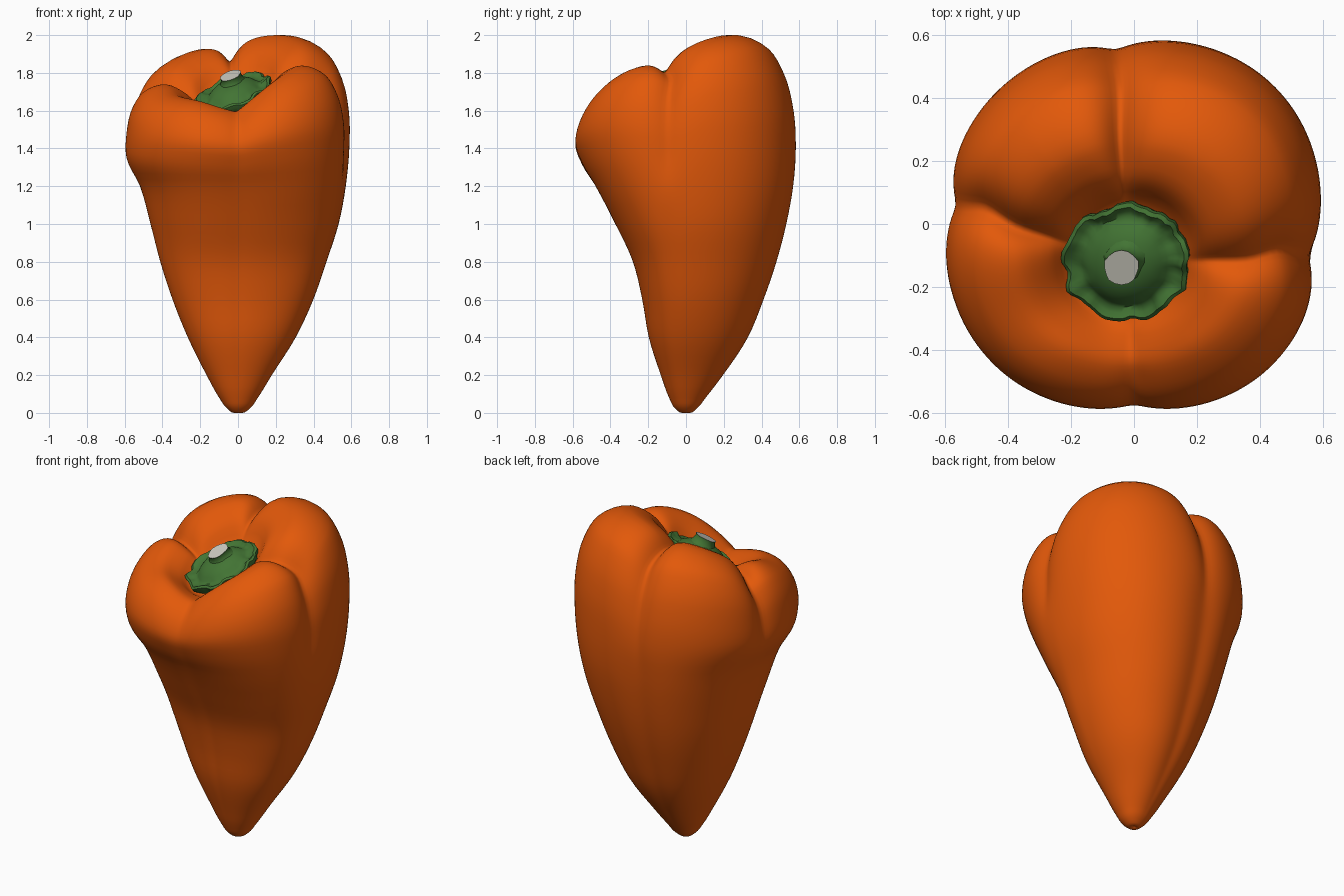
import bpy, bmesh, math, random
from mathutils import Vector

if "Cube" in bpy.data.objects:
    bpy.data.objects.remove(bpy.data.objects["Cube"])
random.seed(3)


def material(name, rgb):
    m = bpy.data.materials.new(name)
    m.diffuse_color = (*rgb, 1)
    m.use_nodes = True
    m.node_tree.nodes["Principled BSDF"].inputs["Base Color"].default_value = m.diffuse_color
    return m


ORANGE = material("orange skin", (0.765, 0.099, 0.003))
GREEN = material("green calyx", (0.055, 0.175, 0.034))
GREY = material("pale cut stem", (0.60, 0.59, 0.52))


def loft(name, rings, mats, angle):
    """Closed rings of points joined into a skin, with both ends capped."""
    bm = bmesh.new()
    vs = [[bm.verts.new(p) for p in ring] for ring in rings]
    n = len(vs[0])
    for a, b in zip(vs, vs[1:]):
        for i in range(n):
            j = (i + 1) % n
            bm.faces.new((a[i], a[j], b[j], b[i]))
    bm.faces.new(list(reversed(vs[0])))
    top = bm.faces.new(vs[-1])
    if len(mats) > 1:
        top.material_index = 1
    me = bpy.data.meshes.new(name)
    bm.to_mesh(me)
    bm.free()
    for m in mats:
        me.materials.append(m)
    ob = bpy.data.objects.new(name, me)
    bpy.context.collection.objects.link(ob)
    bpy.ops.object.select_all(action='DESELECT')
    bpy.context.view_layer.objects.active = ob
    ob.select_set(True)
    bpy.ops.object.shade_smooth_by_angle(angle=math.radians(angle))
    return ob


# Side outline: height, then reach to left, right, front, back
SIDES = [(0.0, .02, .02, .02, .02), (.025, .06, .065, .06, .06),
         (.08, .1, .105, .09, .105), (.2, .168, .18, .135, .2),
         (.4, .27, .308, .2, .338), (.6, .352, .402, .235, .423),
         (.8, .418, .472, .285, .493), (1.0, .47, .537, .38, .546),
         (1.2, .526, .575, .487, .583)]
WIDEST = (.602, .597, .6, .592)
# Creases between the four lobes: angle, depth low on the side, top width, top depth
GROOVES = [(-90, .014, .12, .03), (-10, .012, .16, .1), (96, .04, .16, .11), (174, .015, .14, .11)]
STEM = Vector((-.02, -.12))


def crown(p):
    return 1.875 + .19 * p.x + .38 * p.y


def calyx_z(p):
    return 1.685 + .3 * (p.x - STEM.x) + .45 * (p.y - STEM.y)


def gap(a, deg):
    return abs((a - math.radians(deg) + math.pi) % (2 * math.pi) - math.pi)


def grooves(a):
    """Side crease, low crease and top dip at an angle."""
    side = low = dip = 0
    for deg, lo, width, depth in GROOVES:
        d = gap(a, deg)
        side = max(side, math.exp(-(math.hypot(d, .04) - .04) / .14))
        low = max(low, lo * math.exp(-(math.hypot(d, .1) - .1) / .16))
        dip = max(dip, depth * math.exp(-(math.hypot(d, .04) - .04) / width))
    # broad saddle between the front lobes, and a lower front left lobe
    dip += .085 * math.exp(-(gap(a, -92) / .46) ** 2)
    dip += .025 * math.exp(-(gap(a, -142) / .4) ** 2)
    return side, low, dip


def reach(a, row, n):
    c, s = math.cos(a), math.sin(a)
    if c < 0 < s:
        n = 2.05
    rx, ry = row[1 if c > 0 else 0], row[3 if s > 0 else 2]
    return ((abs(c) / rx) ** n + (abs(s) / ry) ** n) ** (-1 / n)


def meridian(a):
    d = Vector((math.cos(a), math.sin(a)))
    side, low, dip = grooves(a)
    pts = [Vector((0, 0, .01))]
    for z, *row in SIDES:
        r = reach(a, row, 2.1 + .15 * z) * (1 - low * 1.6 * min(1, z * 3))
        pts.append(Vector((d.x * r, d.y * r, z)))
    # Shoulder: fuller at the sides, sloping at the back, widest higher at the front
    rim_r = reach(a, WIDEST, 2.3)
    front, back = max(0, -d.y) ** 2, max(0, d.y) ** 2
    left = max(0, -d.x) ** 2
    out = d * rim_r - STEM
    D = out.length
    out.normalize()
    peak = STEM + out * (.18 + (D - .18) * (.45 - .06 * back))
    H = crown(peak) - dip
    for f, k in [(.28, 1 - .065 * front), (.53, 1 - .02 * back),
                 (.77, .94 - .045 * back + .01 * (front + left)),
                 (.92, .835 - .065 * back + .025 * (front + left))]:
        p = d * rim_r * k * (1 - (.045 + .05 * f) * side * (1 - .4 * front))
        pts.append(Vector((p.x, p.y, 1.2 + (H - 1.2) * f)))
    pts.append(Vector((peak.x, peak.y, H)))
    p = STEM + out * (.18 + (D - .18) * .18)
    pts.append(Vector((p.x, p.y, H * .6 + (calyx_z(p) - .01) * .4)))
    for r in (.17, .08, .01):
        p = STEM + out * r
        pts.append(Vector((p.x, p.y, calyx_z(p) - .035)))
    return pts


def smooth_path(p, steps=4):
    """Spline through the points, weighted by their spacing."""
    res = []
    for i in range(len(p) - 1):
        a, b, c, e = p[max(i - 1, 0)], p[i], p[i + 1], p[min(i + 2, len(p) - 1)]
        L0, L1, L2 = (b - a).length + 1e-6, (c - b).length, (e - c).length + 1e-6
        m1 = ((c - b) / L1 * L0 + (b - a) / L0 * L1) / (L0 + L1) * L1
        m2 = ((e - c) / L2 * L1 + (c - b) / L1 * L2) / (L1 + L2) * L1
        for k in range(steps):
            t = k / steps
            res.append(b * (2 * t ** 3 - 3 * t * t + 1) + m1 * (t ** 3 - 2 * t * t + t)
                       + c * (3 * t * t - 2 * t ** 3) + m2 * (t ** 3 - t * t))
    return [Vector((v.x, v.y, max(v.z, 0))) for v in res[1:] + [p[-1]]]


# Pepper body
N = 180
columns = [smooth_path(meridian(2 * math.pi * i / N)) for i in range(N)]
top = max(v.z for col in columns for v in col)
for col in columns:
    for v in col:
        if v.z > 1.2:
            v.z = 1.2 + (v.z - 1.2) * .8 / (top - 1.2)
loft("pepper_body", list(zip(*columns)), [ORANGE], 80)

# Calyx: tilted ragged green collar, domed towards the stem
AX, AY = Vector((1, 0, .3)), Vector((0, 1, .45))
UP = Vector((-.3, -.45, 1)).normalized()
BASE = Vector((STEM.x, STEM.y + .005, 1.682))
M = 72
ragged = [random.uniform(-1, 1) for _ in range(M)]
ragged = [(ragged[i - 1] + ragged[i]) / 2 for i in range(M)]


def collar_ring(r, h, rag):
    ring = []
    for i in range(M):
        a = 2 * math.pi * i / M
        w = rag * (.35 * math.sin(9 * a + math.sin(2 * a)) + .5 * ragged[i])
        q = r * (1 + .05 * rag * math.cos(2 * a)) + .014 * w
        hh = h + .008 * rag * math.sin(7 * a + 1) + .008 * rag * ragged[i - 5]
        ring.append(BASE + AX * (q * math.cos(a)) + AY * (q * math.sin(a)) + UP * hh)
    return ring


loft("calyx", [collar_ring(*p) for p in
               [(.08, -.06, 0), (.17, -.03, .4), (.188, .0, 1), (.19, .02, 1),
                (.178, .028, 1), (.162, .018, .8), (.145, .014, .5), (.13, .024, .2),
                (.115, .04, 0), (.09, .058, 0), (.06, .07, 0), (.03, .074, 0)]], [GREEN], 50)

# Stem stub with a pale cut end
rings = []
for t, r in [(0, .1), (.25, .078), (.55, .06), (.85, .052), (1, .055)]:
    c = Vector((-.025, -.11, 1.715)).lerp(Vector((-.04, -.138, 1.787)), t)
    rings.append([c + AX * (r * math.cos(k * math.pi / 8) * (1 + .06 * math.sin(k * 2)))
                  + AY * (r * math.sin(k * math.pi / 8)) for k in range(16)])
loft("stem", rings, [GREEN, GREY], 40)
